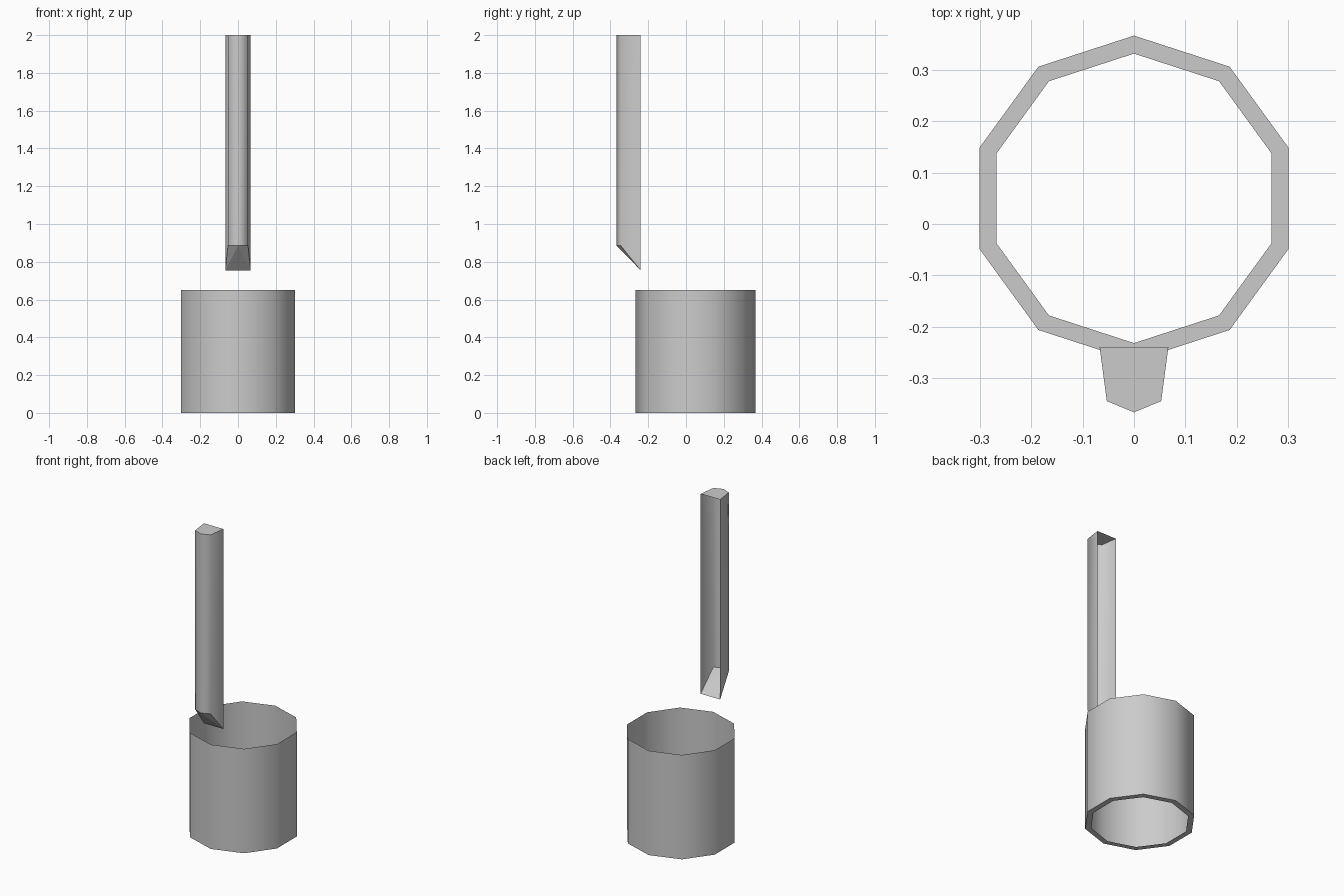
import bpy
import bmesh
import math

cube = bpy.data.objects.get("Cube")
if cube:
    bpy.data.objects.remove(cube, do_unlink=True)

grey = bpy.data.materials.new("plain grey")
grey.use_nodes = True
colour = (0.6, 0.6, 0.6, 1)
grey.diffuse_color = colour
grey.node_tree.nodes["Principled BSDF"].inputs["Base Color"].default_value = colour


def bridge(name, loop_a, loop_b, closed, smooth):
    """Join two matching loops of points with a strip of quads."""
    bm = bmesh.new()
    a = [bm.verts.new(p) for p in loop_a]
    b = [bm.verts.new(p) for p in loop_b]
    n = len(a)
    for i in range(n if closed else n - 1):
        j = (i + 1) % n
        bm.faces.new((a[i], a[j], b[j], b[i])).smooth = smooth
    return finish(name, bm)


def fan(name, tip, points):
    """Fill an outline with triangles that meet at its tip."""
    bm = bmesh.new()
    t = bm.verts.new(tip)
    v = [bm.verts.new(p) for p in points]
    for p, q in zip(v, v[1:]):
        bm.faces.new((t, p, q))
    return finish(name, bm)


def finish(name, bm):
    mesh = bpy.data.meshes.new(name)
    bm.to_mesh(mesh)
    bm.free()
    mesh.materials.append(grey)
    obj = bpy.data.objects.new(name, mesh)
    bpy.context.collection.objects.link(obj)
    return obj


def ring(radius, z, sides=10, centre_y=0.05):
    steps = [math.pi / 2 + math.tau * i / sides for i in range(sides)]
    return [(radius * math.cos(t), centre_y + radius * math.sin(t), z) for t in steps]


# Ten-sided sleeve, open at the top, with a flat lip around the bottom hole
bridge("sleeve_wall", ring(0.317, 0), ring(0.317, 0.65), True, True)
bridge("bottom_lip", ring(0.282, 0), ring(0.317, 0), True, False)

# Upright channel, open at the back, with a slanted lower end
BACK_Z, FRONT_Z, TOP_Z = 0.755, 0.885, 2.0
half = [(-0.067, -0.24, BACK_Z), (-0.053, -0.345, FRONT_Z)]
lower = half + [(0, -0.367, FRONT_Z)] + [(-x, y, z) for x, y, z in reversed(half)]
upper = [(x, y, TOP_Z) for x, y, z in lower]
bridge("channel_wall", lower, upper, False, True)


def from_tip(loop):
    return loop[3:] + loop[:2]


# End caps
fan("channel_top", upper[2], from_tip(upper))
fan("channel_slanted_end", lower[2], list(reversed(from_tip(lower))))
